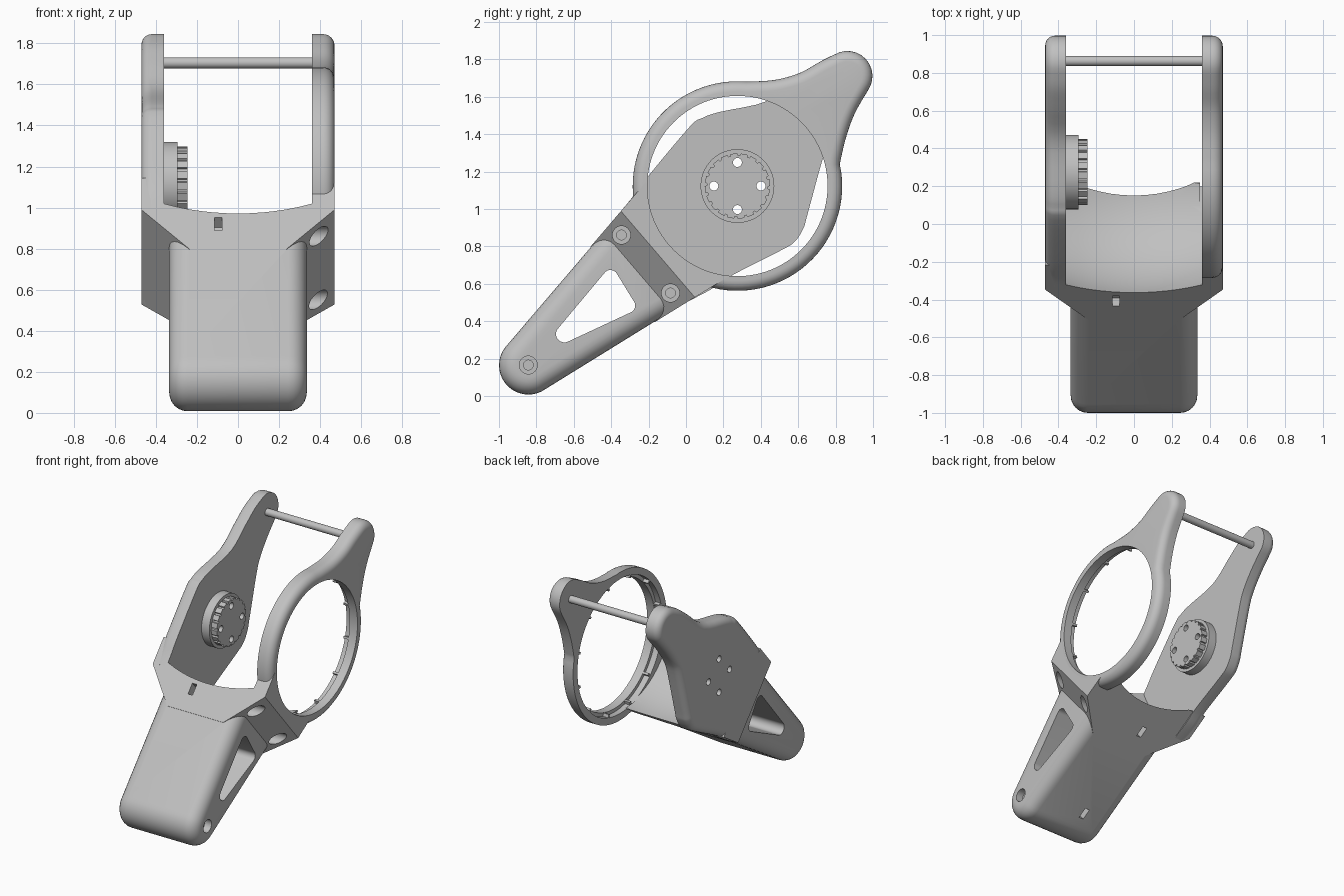
import bpy, bmesh, math
from mathutils import Vector, geometry

if "Cube" in bpy.data.objects:
    bpy.data.objects.remove(bpy.data.objects["Cube"])

CY, CZ, TH = 0.275, 1.123, math.radians(40.6)   # hub centre and handle tilt
TIP = (0.863, 1.711)                            # arm tip centre

grey = bpy.data.materials.new("plain grey")
grey.diffuse_color = (0.53, 0.53, 0.53, 1)
grey.use_nodes = True
grey.node_tree.nodes["Principled BSDF"].inputs["Base Color"].default_value = grey.diffuse_color


def P(a, p):
    """Point in the side plane: a along the handle axis, p across it."""
    return (CY + a * math.cos(TH) - p * math.sin(TH), CZ + a * math.sin(TH) + p * math.cos(TH))


def arc(c, r, a0, a1, n):
    return [(c[0] + r * math.cos(math.radians(a0 + (a1 - a0) * i / n)),
             c[1] + r * math.sin(math.radians(a0 + (a1 - a0) * i / n))) for i in range(n + 1)]


def circle(c, r, n=32):
    return arc(c, r, 0, 360, n)[:-1]


def hull(circles):
    """Outline around several circles."""
    pts = [q for c, r in circles for q in circle(c, r, 40)]
    return [pts[i] for i in geometry.convex_hull_2d(pts)]


def smooth(pts, n=4):
    """Catmull-Rom curve through an open list of points."""
    v = [Vector(q) for q in pts]
    v = [v[0]] + v + [v[-1]]
    out = []
    for i in range(1, len(v) - 2):
        a, b, c, d = v[i - 1:i + 3]
        for k in range(n):
            t = k / n
            q = 0.5 * (2 * b + (c - a) * t + (2 * a - 5 * b + 4 * c - d) * t * t
                       + (3 * b - a - 3 * c + d) * t ** 3)
            out.append(tuple(q))
    return out + [tuple(pts[-1])]


def loft(name, loops, round_at=(), radius=0.0):
    """Skin equal-count 3D loops, cap the ends, round the cap rims at given x."""
    bm = bmesh.new()
    rows = [[bm.verts.new(q) for q in lp] for lp in loops]
    n = len(rows[0])
    for r0, r1 in zip(rows, rows[1:]):
        for i in range(n):
            bm.faces.new((r0[i], r0[(i + 1) % n], r1[(i + 1) % n], r1[i]))
    bm.faces.new(rows[0][::-1])
    bm.faces.new(rows[-1])
    bmesh.ops.recalc_face_normals(bm, faces=bm.faces)
    if radius:
        rim = [e for e in bm.edges for x in round_at if all(abs(v.co.x - x) < 1e-5 for v in e.verts)]
        bmesh.ops.bevel(bm, geom=rim, offset=radius, segments=6, profile=0.5,
                        affect='EDGES', clamp_overlap=False)
        bmesh.ops.recalc_face_normals(bm, faces=bm.faces)
    me = bpy.data.meshes.new(name)
    bm.to_mesh(me)
    bm.free()
    ob = bpy.data.objects.new(name, me)
    bpy.context.collection.objects.link(ob)
    me.materials.append(grey)
    return ob


def slab(name, pts, x0, x1, round_at=(), radius=0.0):
    return loft(name, [[(x, y, z) for y, z in pts] for x in (x0, x1)], round_at, radius)


def boolean(ob, others, op='DIFFERENCE'):
    for o in others:
        m = ob.modifiers.new("cut", 'BOOLEAN')
        m.operation, m.solver, m.object = op, 'EXACT', o
        o.hide_render = True
    bpy.context.view_layer.update()
    me = bpy.data.meshes.new_from_object(ob.evaluated_get(bpy.context.evaluated_depsgraph_get()))
    ob.modifiers.clear()
    ob.data = me


def half_width(a):
    return 0.389 + 0.156 * a


# Handle with rounded rims
handle = slab("handle_body", hull([(P(-1.472, 0), 0.157), (P(-0.53, 0.255), 0.05), (P(-0.53, -0.255), 0.05)]),
              -0.335, 0.335, (-0.335, 0.335), 0.09)

# Flared collar carrying both side arms
plan = [(-0.81, -0.235), (-0.56, -0.47), (-0.36, -0.47), (-0.36, 0.47), (-0.56, 0.47), (-0.81, 0.235)]
collar = loft("collar", [[(x, *P(a, s * (half_width(a) + 0.002))) for a, x in plan] for s in (-1, 1)])
boolean(handle, [collar], 'UNION')

# Cutters: barrel scoop, window, ring opening, screw holes, slots
scoop = loft("scoop_cutter", [[(x, y, z) for y, z in circle((0.195, 1.19), 0.6 - 0.055 * (x / 0.36) ** 2, 72)]
                              for x in [-0.36 + 0.06 * i for i in range(13)]])
window = slab("window_cutter", hull([((-0.404, 0.634), 0.04), ((-0.312, 0.484), 0.04), ((-0.65, 0.332), 0.045)]), -1, 1)
opening = slab("opening_cutter", circle((CY, CZ), 0.482, 96), 0.35, 0.7)
recess = slab("recess_cutter", circle((CY, CZ), 0.508, 96), 0.35, 0.405)
screws = []
for c in ((-0.345, 0.861), (-0.083, 0.551), (-0.843, 0.166)):
    screws += [slab("screw_cutter", circle(c, 0.048), 0.28, 0.7), slab("screw_cutter", circle(c, 0.026), 0.15, 0.7)]
slots = []
for a, s in ((-0.65, 1), (-0.65, -1), (-1.38, -1)):
    w = half_width(a)
    box = [P(a + da, s * (w + 0.156 * da + dp)) for da, dp in ((-0.04, -0.06), (0.04, -0.06), (0.04, 0.05), (-0.04, 0.05))]
    slots.append(slab("slot_cutter", box, -0.115, -0.078))
boolean(handle, [scoop, window, opening, recess] + screws + slots)

# Right arm: open ring running into a rounded tip
tip_arc = arc(TIP, 0.134, -35, 120, 12)
neck = smooth([(0.822, 1.239), (0.853, 1.374), (0.901, 1.508), tip_arc[0]])[:-1]
shoulder = smooth([tip_arc[-1], (0.714, 1.786), (0.607, 1.727), (0.473, 1.690), (0.324, 1.681)])[1:-1]
ring_arm = slab("ring_arm", arc((CY, CZ), 0.56, 85, 372, 72)[:-1] + neck + tip_arc + shoulder,
                0.36, 0.47, (0.47,), 0.055)
boolean(ring_arm, [opening, recess])

# Left arm: solid plate with the same tip
lower = smooth([(0.019, 0.510), (0.136, 0.572), (0.249, 0.647), (0.50, 0.775), (0.58, 0.824), (0.628, 0.898),
                (0.65, 0.973), (0.735, 1.283), (0.778, 1.39), (0.864, 1.513), tip_arc[0]])[:-1]
upper = smooth([tip_arc[-1], (0.714, 1.786), (0.607, 1.706), (0.436, 1.578), (0.179, 1.519), (0.088, 1.487),
                (0.019, 1.439), (-0.206, 1.171), (-0.286, 1.064), (-0.343, 0.995)])[1:]
plate_arm = slab("plate_arm", lower + tip_arc + upper, -0.47, -0.36, (-0.47,), 0.05)

# Hub: disc plus notched wheel, drilled with four holes
hub = slab("hub_disc", circle((CY, CZ), 0.197, 64), -0.365, -0.295)
teeth = []
for i in range(20):
    for d, r in ((0, 0.175), (12, 0.175), (13, 0.163), (17, 0.163)):
        t = math.radians(18 * i + d)
        teeth.append((CY + r * math.cos(t), CZ + r * math.sin(t)))
wheel = slab("notched_wheel", teeth, -0.30, -0.247)
drills = [slab("drill_cutter", circle(c, 0.024, 20), -0.7, -0.1)
          for c in ((CY + 0.126, CZ), (CY - 0.126, CZ), (CY, CZ + 0.126), (CY, CZ - 0.126))]
for ob in (plate_arm, hub, wheel):
    boolean(ob, drills)

# Cross rod between the tips
rod = slab("cross_rod", circle((0.863, 1.705), 0.027, 24), -0.40, 0.40)

# Small ribs inside the ring recess
ribs = []
for i in range(12):
    t = math.radians(15 + 30 * i)
    u, v = (math.cos(t), math.sin(t)), (-math.sin(t), math.cos(t))
    pts = [(CY + r * u[0] + s * v[0], CZ + r * u[1] + s * v[1])
           for r, s in ((0.484, -0.008), (0.515, -0.008), (0.515, 0.008), (0.484, 0.008))]
    ribs.append(slab("ring_rib", pts, 0.362, 0.41))

# Remove cutters and shade
for o in [collar, scoop, window, opening, recess] + screws + slots + drills:
    bpy.data.objects.remove(o)
for o in [handle, ring_arm, plate_arm, hub, wheel, rod] + ribs:
    bpy.ops.object.select_all(action='DESELECT')
    o.select_set(True)
    bpy.context.view_layer.objects.active = o
    bpy.ops.object.shade_smooth_by_angle(angle=math.radians(30))
